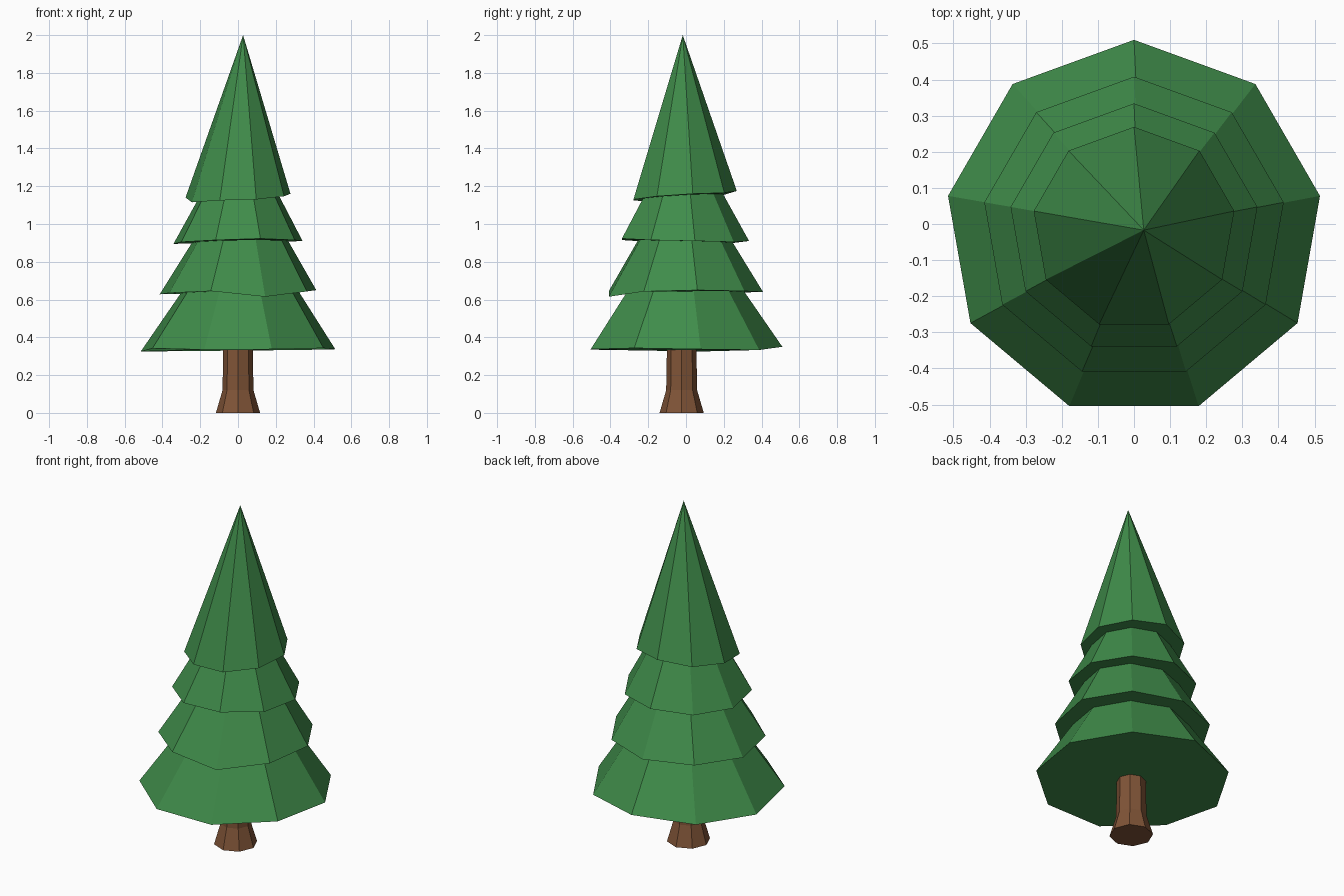
import bpy, bmesh, math

if "Cube" in bpy.data.objects:
    bpy.data.objects.remove(bpy.data.objects["Cube"])


def material(name, rgb):
    m = bpy.data.materials.new(name)
    m.diffuse_color = (*rgb, 1.0)
    m.use_nodes = True
    m.node_tree.nodes["Principled BSDF"].inputs["Base Color"].default_value = m.diffuse_color
    return m


GREEN = material("pine green", (0.05, 0.26, 0.068))
BROWN = material("bark brown", (0.215, 0.088, 0.038))


def ring(bm, sides, radius, heights, cy):
    """Ring of vertices, clockwise from the back (+y), with one height each."""
    out = []
    for i in range(sides):
        a = math.pi / 2 - 2 * math.pi * i / sides
        out.append(bm.verts.new((radius * math.cos(a), cy + radius * math.sin(a), heights[i])))
    return out


def finish(bm, name, mat):
    bmesh.ops.recalc_face_normals(bm, faces=bm.faces)
    me = bpy.data.meshes.new(name)
    bm.to_mesh(me)
    bm.free()
    me.materials.append(mat)
    ob = bpy.data.objects.new(name, me)
    bpy.context.collection.objects.link(ob)
    return ob


# Trunk: eight-sided, flared at the foot
bm = bmesh.new()
profile = [(0.117, 0.0), (0.082, 0.12), (0.076, 0.45)]
rings = [ring(bm, 8, r, [z] * 8, -0.023) for r, z in profile]
for lo, hi in zip(rings, rings[1:]):
    for i in range(8):
        j = (i + 1) % 8
        bm.faces.new((lo[i], lo[j], hi[j], hi[i]))
bm.faces.new(rings[0])
bm.faces.new(rings[-1])
finish(bm, "trunk", BROWN)

# Branch tiers: nine-sided cones with slightly uneven rims (radius, apex, rim heights)
tiers = [
    (0.523, (0.025, -0.015, 1.11), (.35, .333, .337, .343, .337, .335, .342, .325, .335)),
    (0.421, (0.025, -0.015, 1.33), (.64, .645, .65, .643, .615, .645, .635, .628, .638)),
    (0.347, (0.015, -0.015, 1.54), (.91, .905, .91, .915, .923, .915, .905, .895, .90)),
    (0.282, (0.027, -0.017, 2.00), (1.175, 1.165, 1.16, 1.147, 1.13, 1.125, 1.115, 1.14, 1.155)),
]
for n, (radius, tip, heights) in enumerate(tiers, 1):
    bm = bmesh.new()
    rim = ring(bm, 9, radius, heights, -0.013)
    apex = bm.verts.new(tip)
    for i in range(9):
        bm.faces.new((rim[i], rim[(i + 1) % 9], apex))
    bm.faces.new(rim)  # underside
    finish(bm, f"branch_tier_{n}", GREEN)
